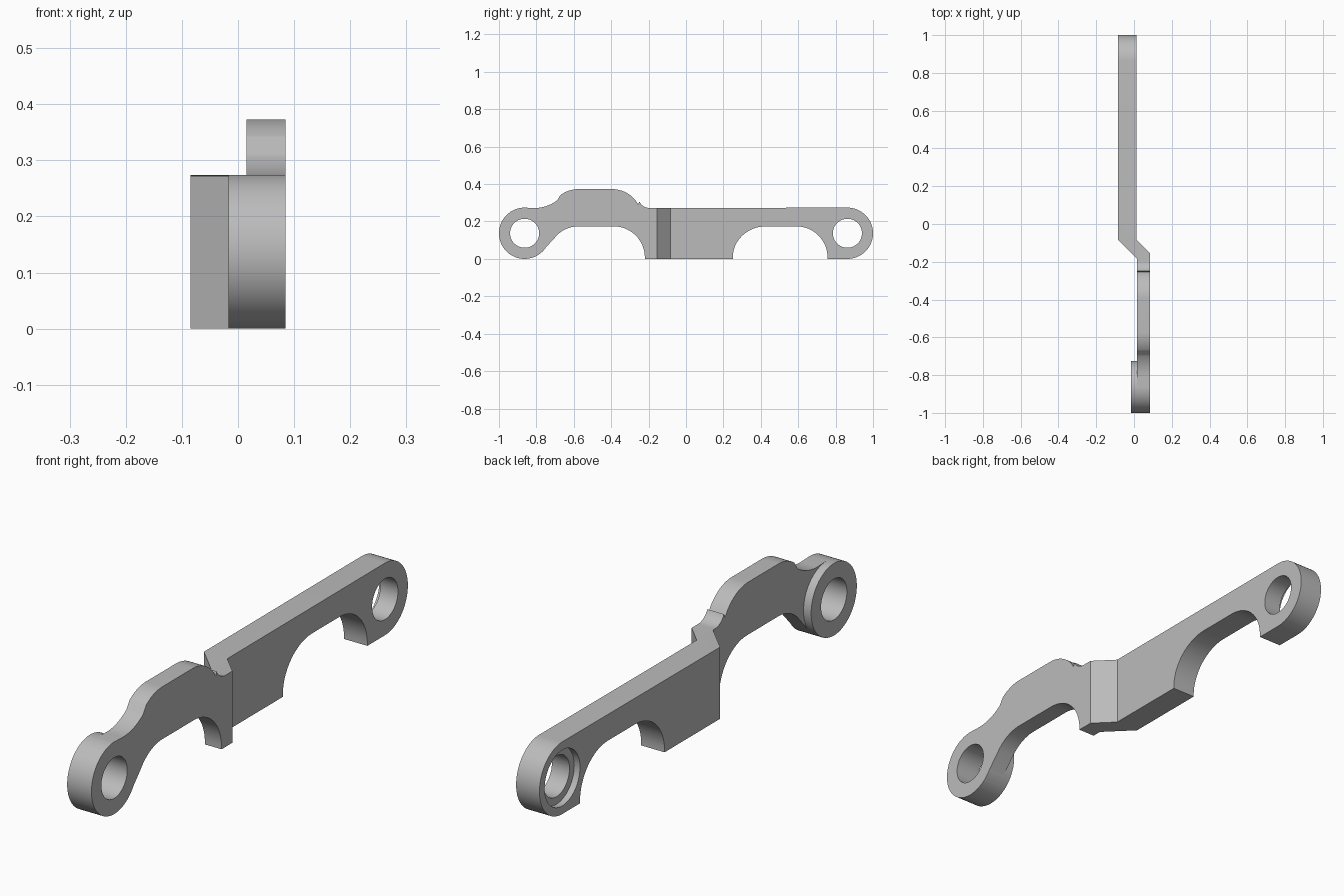
import bpy, bmesh
from math import sin, cos, radians
from mathutils import Vector

cube = bpy.data.objects.get("Cube")
if cube:
    bpy.data.objects.remove(cube, do_unlink=True)

HALF = 0.085      # half of the overall width
R = 0.137         # end radius
EYE = 0.863       # distance of each eye from the middle
BORE = 0.0775

steel = bpy.data.materials.new("grey steel")
steel.use_nodes = True
grey = (0.5, 0.5, 0.5, 1)
steel.diffuse_color = grey
steel.node_tree.nodes["Principled BSDF"].inputs["Base Color"].default_value = grey


def arc(cy, cz, ry, rz, start, end, steps=16):
    """Elliptical arc in the side plane, angles in degrees."""
    angles = [radians(start + (end - start) * i / steps) for i in range(steps + 1)]
    return [(cy + ry * cos(a), cz + rz * sin(a)) for a in angles]


def prism(name, points, depth):
    """Closed outline extruded along a vector."""
    bm = bmesh.new()
    face = bm.faces.new([bm.verts.new(p) for p in points])
    ext = bmesh.ops.extrude_face_region(bm, geom=[face])
    verts = [g for g in ext["geom"] if isinstance(g, bmesh.types.BMVert)]
    bmesh.ops.translate(bm, verts=verts, vec=Vector(depth))
    bmesh.ops.recalc_face_normals(bm, faces=bm.faces)
    mesh = bpy.data.meshes.new(name)
    bm.to_mesh(mesh)
    bm.free()
    obj = bpy.data.objects.new(name, mesh)
    bpy.context.collection.objects.link(obj)
    obj.data.materials.append(steel)
    return obj


def side_prism(name, outline, x0, x1):
    return prism(name, [(x0, y, z) for y, z in outline], (x1 - x0, 0, 0))


def disc(name, y, radius, x0, x1):
    return side_prism(name, arc(y, R, radius, radius, 0, 360, 64)[:-1], x0, x1)


def combine(target, tool, operation):
    """Apply a boolean and discard the tool."""
    mod = target.modifiers.new(operation, "BOOLEAN")
    mod.operation, mod.object, mod.solver = operation, tool, "EXACT"
    graph = bpy.context.evaluated_depsgraph_get()
    mesh = bpy.data.meshes.new_from_object(target.evaluated_get(graph))
    target.modifiers.clear()
    target.data = mesh
    tool.hide_render = True
    bpy.data.objects.remove(tool, do_unlink=True)


# Side silhouette: rear end, top edge, raised hump, front end, two arches
TOP = 2 * R - 0.002
outline = arc(EYE, R, R, R, -90, 90, 32)
outline += arc(-0.195, 0.332, 0.06, 0.332 - TOP, 270, 205, 8)
outline += arc(-0.395, 0.213, 0.16, 0.16, 29, 90)
outline += arc(-0.575, 0.213, 0.16, 0.16, 90, 127)
outline += arc(-0.81, 0.472, 0.2, 0.2, 307, 270, 10)
outline += arc(-EYE, R, R, R, 90, 308, 40)
outline += arc(-0.575, 0.012, 0.162, 0.162, 142, 90, 12)
outline += arc(-0.387, 0.007, 0.167, 0.167, 90, 0)
outline += [(-0.22, 0), (0.25, 0)]
outline += arc(0.427, 0.007, 0.177, 0.167, 180, 90)
outline += arc(0.59, 0.007, 0.167, 0.167, 90, 0)
outline += [(0.757, 0)]
arm = side_prism("offset_arm", outline, -0.2, 0.2)

# Plan shape with the sideways jog
plan = [(-HALF, 1.1), (-HALF, -0.083), (0.015, -0.183), (0.015, -1.1),
        (HALF, -1.1), (HALF, -0.155), (0.013, -0.083), (0.013, 1.1)]
combine(arm, prism("plan_cutter", [(x, y, -0.1) for x, y in plan], (0, 0, 1)), "INTERSECT")

# Thick front boss, bores and rear counterbore
combine(arm, disc("front_boss", -EYE, R, -0.017, HALF), "UNION")
for y in (-EYE, EYE):
    combine(arm, disc("bore_cutter", y, BORE, -0.2, 0.2), "DIFFERENCE")
combine(arm, disc("counterbore_cutter", EYE, 0.106, -0.2, -HALF + 0.024), "DIFFERENCE")

# Smooth the curved edges, keep the corners crisp
bpy.ops.object.select_all(action="DESELECT")
arm.select_set(True)
bpy.context.view_layer.objects.active = arm
bpy.ops.object.shade_smooth_by_angle(angle=radians(25))
